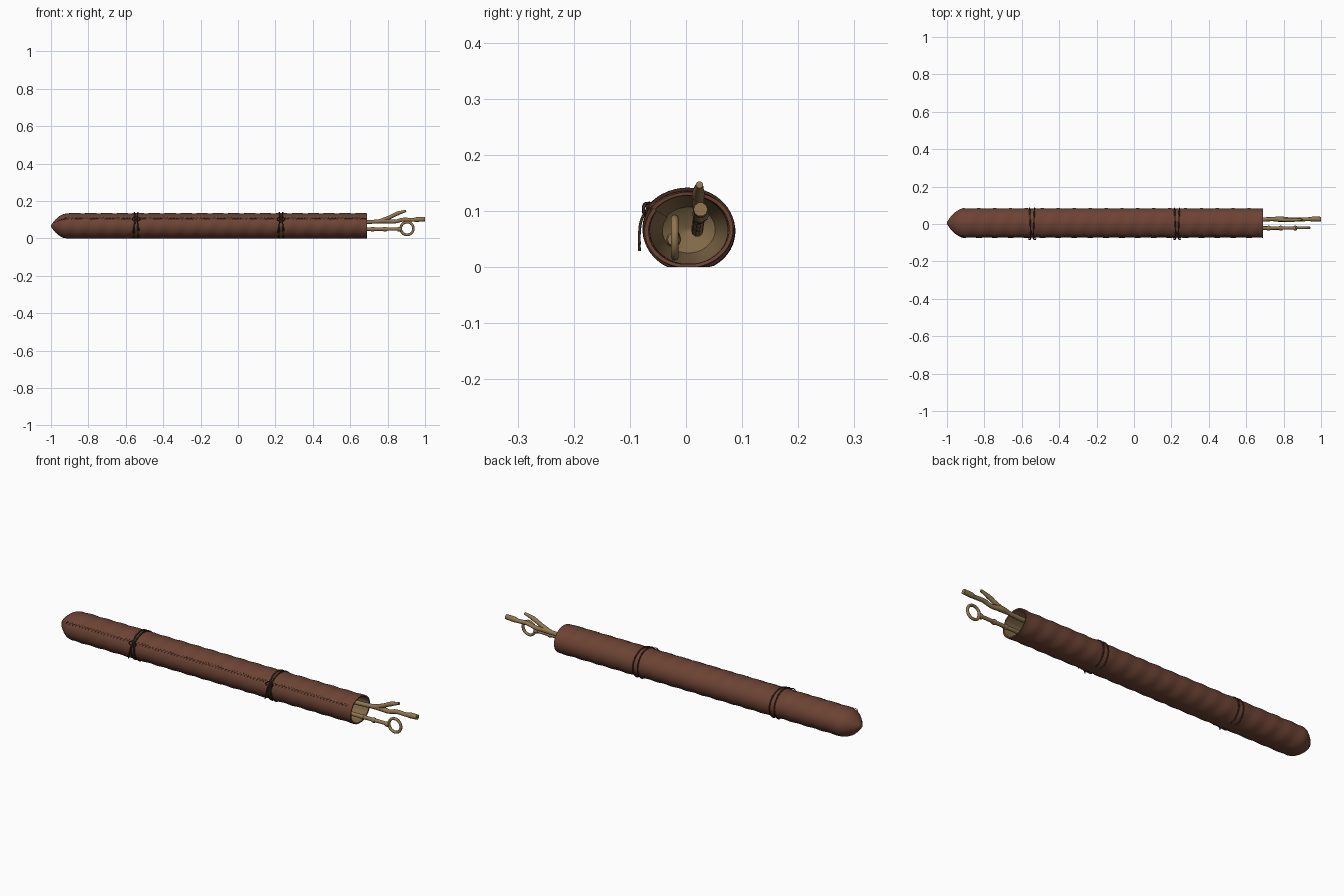
import bpy, bmesh, math
from mathutils import Vector

cube = bpy.data.objects.get("Cube")
if cube:
    bpy.data.objects.remove(cube, do_unlink=True)


def material(name, rgb):
    m = bpy.data.materials.new(name)
    m.use_nodes = True
    m.diffuse_color = (*rgb, 1)
    m.node_tree.nodes["Principled BSDF"].inputs["Base Color"].default_value = (*rgb, 1)
    return m


LEATHER = material("brown leather", (0.15, 0.056, 0.034))
LINING = material("tan lining", (0.22, 0.14, 0.065))
WOOD = material("pale wood", (0.28, 0.18, 0.078))
CORD = material("dark cord", (0.05, 0.022, 0.014))
THREAD = material("tan thread", (0.3, 0.18, 0.08))

MOUTH, SEAM, SIDES = 0.69, math.radians(145), 48


def wall(x, turn, scale=1.0, offset=0.0, floor=0.0):
    """Point on the rolled leather; turn runs 0..1 from the seam over the top."""
    a = SEAM - turn * math.tau
    lap = 0.05 * math.exp(-7 * turn)
    ripple = 0.018 * math.sin(math.tau * x / 0.085 + 2 * a) * scale
    r = scale * (1 + lap + ripple)
    y = 0.005 + (0.078 * r + offset) * math.cos(a)
    z = 0.066 + (0.068 * r + offset) * math.sin(a)
    return Vector((x, y, max(z, floor)))


def finish(obj, mats, angle=40):
    for m in mats:
        obj.data.materials.append(m)
    bpy.ops.object.select_all(action="DESELECT")
    obj.select_set(True)
    bpy.context.view_layer.objects.active = obj
    bpy.ops.object.shade_smooth_by_angle(angle=math.radians(angle))
    return obj


def mesh_object(name, bm, mats):
    mesh = bpy.data.meshes.new(name)
    bm.to_mesh(mesh)
    bm.free()
    obj = bpy.data.objects.new(name, mesh)
    bpy.context.collection.objects.link(obj)
    return finish(obj, mats)


def strand(name, paths, thick, mat, closed=False, radii=None, smooth=False):
    """Round strands along paths, turned into one mesh."""
    cu = bpy.data.curves.new(name, "CURVE")
    cu.dimensions = "3D"
    cu.bevel_depth, cu.bevel_resolution = thick, 3
    cu.use_fill_caps = True
    cu.resolution_u = 5
    for path in paths:
        if smooth:
            sp = cu.splines.new("BEZIER")
            sp.bezier_points.add(len(path) - 1)
            pts = sp.bezier_points
        else:
            sp = cu.splines.new("POLY")
            sp.points.add(len(path) - 1)
            pts = sp.points
        for i, p in enumerate(path):
            pts[i].co = p if smooth else (*p, 1)
            pts[i].radius = radii[i] if radii else 1
            if smooth:
                pts[i].handle_left_type = pts[i].handle_right_type = "AUTO"
        sp.use_cyclic_u = closed
    tmp = bpy.data.objects.new(name + " path", cu)
    bpy.context.collection.objects.link(tmp)
    deps = bpy.context.evaluated_depsgraph_get()
    mesh = bpy.data.meshes.new_from_object(tmp.evaluated_get(deps))
    bpy.data.objects.remove(tmp, do_unlink=True)
    mesh.materials.clear()
    obj = bpy.data.objects.new(name, mesh)
    bpy.context.collection.objects.link(obj)
    return finish(obj, [mat])


# Rolled leather case: outside from tip to mouth, then lining back inside
tip = [(-1.0, 0.06), (-0.99, 0.26), (-0.975, 0.52), (-0.955, 0.76), (-0.935, 0.92), (-0.915, 1)]
steps = 130
outside = tip + [(-0.9 + i * (MOUTH + 0.9) / steps, 1) for i in range(steps + 1)]
inside = [(MOUTH - 0.001, 0.91)] + [(0.6 - i * 0.1, 0.9) for i in range(15)] + [(-0.93, 0.6), (-0.96, 0.05)]
bm = bmesh.new()
rings = []
for stations, floor in ((outside, 0), (inside, 0.006)):
    for x, s in stations:
        rings.append([bm.verts.new(wall(x, k / SIDES, s, 0, floor)) for k in range(SIDES + 1)])
for i, (a, b) in enumerate(zip(rings, rings[1:])):
    for k in range(SIDES + 1):
        j = (k + 1) % (SIDES + 1)
        f = bm.faces.new((a[k], a[j], b[j], b[k]))
        f.material_index = 1 if i >= len(outside) else 0
bm.faces.new(rings[0])
bm.faces.new(rings[-1]).material_index = 1
bmesh.ops.recalc_face_normals(bm, faces=bm.faces)
mesh_object("leather_case", bm, [LEATHER, LINING])

# Slanted stitches along the seam
stitches = []
x = -0.93
while x < MOUTH - 0.02:
    stitches.append([wall(x, 0.985, 1, 0.002), wall(x + 0.004, 0.0, 1, 0.0025),
                     wall(x + 0.014, 0.012, 1, 0.002)])
    x += 0.018
strand("seam_stitches", stitches, 0.0017, THREAD)

# Two cord ties, each with a double wrap, knot, loops and hanging tails
for label, cx in (("rear", -0.545), ("mouth", 0.23)):
    wraps = []
    for side in (-1, 1):
        loop = []
        for k in range(SIDES):
            spread = 0.006 + 0.008 * math.sin(math.pi * k / SIDES)
            p = wall(cx, k / SIDES, 1, 0.002, 0.0035)
            loop.append(p + Vector((side * spread, 0, 0)))
        wraps.append(loop)
    strand(label + "_tie_wraps", wraps, 0.0035, CORD, closed=True)
    knot = wall(cx, 0.0, 1, 0.003)
    bm = bmesh.new()
    bmesh.ops.create_icosphere(bm, subdivisions=2, radius=0.008)
    bmesh.ops.translate(bm, verts=bm.verts, vec=knot)
    mesh_object(label + "_tie_knot", bm, [CORD])
    tails, loops = [], []
    for side in (-1, 1):
        tails.append([knot, Vector((cx + side * 0.008, -0.079, 0.085)),
                      Vector((cx + side * 0.012, -0.083, 0.06)),
                      Vector((cx + side * 0.018, -0.083, 0.035 + side * 0.006))])
        loops.append([knot, knot + Vector((side * 0.012, -0.008, 0.004)),
                      knot + Vector((side * 0.02, -0.011, -0.008)),
                      knot + Vector((side * 0.008, -0.008, -0.012))])
    strand(label + "_tie_tails", tails, 0.0025, CORD, smooth=True)
    strand(label + "_tie_loops", loops, 0.0025, CORD, closed=True, smooth=True)

# Forked branch: knobbly main stem and a raised side shoot
strand("forked_branch", [[(-0.85, 0.02, 0.065), (0.3, 0.022, 0.08), (0.68, 0.024, 0.088),
                          (0.74, 0.026, 0.09), (0.78, 0.026, 0.094), (0.84, 0.024, 0.09),
                          (0.88, 0.024, 0.1), (0.94, 0.026, 0.099), (0.955, 0.026, 0.101),
                          (1.0, 0.026, 0.103)]],
       0.012, WOOD, radii=[0.9, 0.9, 0.95, 0.9, 1.25, 0.85, 0.9, 0.85, 1.15, 1.05], smooth=True)
strand("branch_shoot", [[(0.765, 0.024, 0.095), (0.81, 0.022, 0.113), (0.85, 0.022, 0.132),
                         (0.898, 0.024, 0.147)]],
       0.01, WOOD, radii=[1.1, 1.05, 1.1, 0.65], smooth=True)

# Straight rod with collars, ending in an open ring
strand("ring_rod", [[(-0.85, -0.02, 0.055), (0.7, -0.022, 0.049), (0.87, -0.021, 0.05)]],
       0.01, WOOD, radii=[1, 1, 0.85])
for i, x in enumerate((0.72, 0.785, 0.862)):
    strand("rod_collar_%d" % (i + 1), [[(x - 0.01, -0.022, 0.049), (x, -0.022, 0.049),
                                      (x + 0.01, -0.022, 0.049)]],
           0.0135, WOOD, radii=[0.8, 1, 0.8])
bpy.ops.mesh.primitive_torus_add(location=(0.904, -0.02, 0.053), rotation=(math.pi / 2, 0, 0),
                                 major_radius=0.034, minor_radius=0.007,
                                 major_segments=32, minor_segments=10)
ring = bpy.context.object
ring.name = "rod_ring"
finish(ring, [WOOD])
